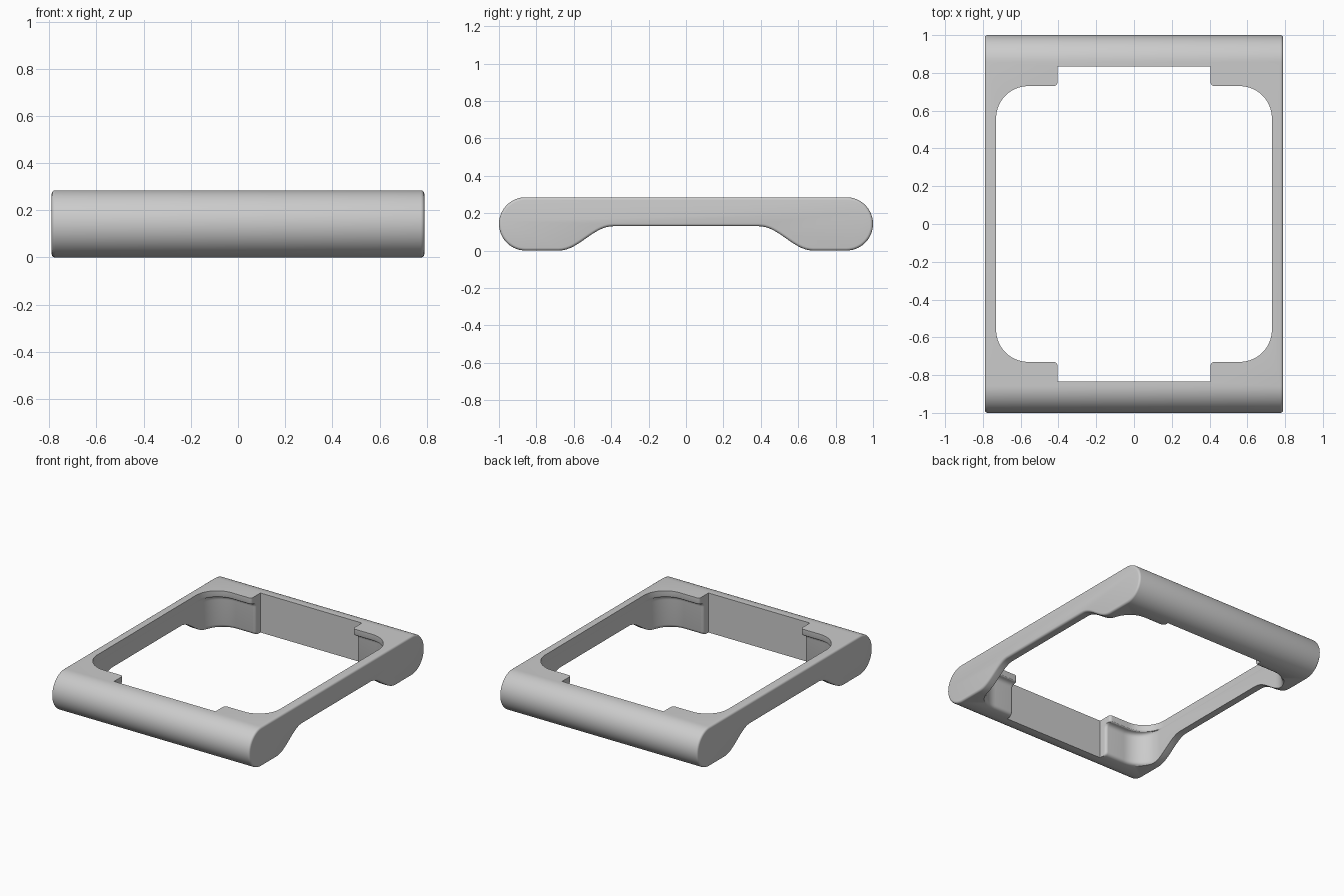
import bpy, bmesh
from math import sin, cos, pi

if "Cube" in bpy.data.objects:
    bpy.data.objects.remove(bpy.data.objects["Cube"])

HALF_X, HEIGHT = 0.79, 0.285
R = HEIGHT / 2

grey = bpy.data.materials.new("plain grey")
grey.use_nodes = True
colour = (0.6, 0.6, 0.6, 1)
grey.diffuse_color = colour
grey.node_tree.nodes["Principled BSDF"].inputs["Base Color"].default_value = colour


def loft(name, rings):
    """Closed solid through a stack of matching outlines."""
    bm = bmesh.new()
    loops = [[bm.verts.new(p) for p in ring] for ring in rings]
    n = len(loops[0])
    for a, b in zip(loops, loops[1:]):
        for i in range(n):
            j = (i + 1) % n
            bm.faces.new((a[i], a[j], b[j], b[i]))
    bm.faces.new(loops[0])
    bm.faces.new(loops[-1])
    bmesh.ops.recalc_face_normals(bm, faces=bm.faces)
    mesh = bpy.data.meshes.new(name)
    bm.to_mesh(mesh)
    bm.free()
    mesh.materials.append(grey)
    obj = bpy.data.objects.new(name, mesh)
    bpy.context.collection.objects.link(obj)
    return obj


def arc(cx, cy, r, start, end, steps):
    return [(cx + r * cos(t), cy + r * sin(t))
            for t in (start + (end - start) * i / steps for i in range(steps + 1))]


# Side profile: rounded ends, feet and an S-curved arch underneath
foot, rise, run = 0.68, 0.13, 0.29
half = [(foot - run * i / 14, rise * (1 - cos(pi * i / 14)) / 2) for i in range(14, -1, -1)]
half += arc(1 - R, R, R, -pi / 2, pi / 2, 28)
profile = half + [(-y, z) for y, z in reversed(half)]
frame = loft("frame", [[(x, y, z) for y, z in profile] for x in (-HALF_X, HALF_X)])

bevel = frame.modifiers.new("soft ends", "BEVEL")
bevel.width = 0.015
bevel.segments = 4
bevel.limit_method = "ANGLE"
bevel.angle_limit = pi / 4


# Opening outline: rounded corners plus a notch in each end wall
def opening(z, wall):
    q = arc(0.56, wall - 0.17, 0.17, 0, pi / 2, 14)
    q += arc(0.425, wall + 0.02, 0.02, -pi / 2, -pi, 5)
    q.append((0.405, 0.835))
    left = [(-x, y) for x, y in reversed(q)]
    top = q + left
    ring = top + [(-x, -y) for x, y in top]
    return [(x, y, z) for x, y in ring]


# Thin lip at the top, filleted into a recessed lower wall with a soft foot edge
levels = [(-0.05, 0.797), (0, 0.797), (0.006, 0.785), (0.013, 0.779), (0.024, 0.775),
          (0.205, 0.775), (0.218, 0.772), (0.228, 0.765), (0.235, 0.752),
          (0.237, 0.738), (0.242, 0.732), (0.248, 0.73), (0.4, 0.73)]
cutter = loft("opening_cutter", [opening(z, w) for z, w in levels])
cutter.hide_render = True

cut = frame.modifiers.new("opening", "BOOLEAN")
cut.object = cutter
cut.operation = "DIFFERENCE"
cut.solver = "EXACT"

bpy.ops.object.select_all(action="DESELECT")
bpy.context.view_layer.objects.active = frame
frame.select_set(True)
for modifier in ("soft ends", "opening"):
    bpy.ops.object.modifier_apply(modifier=modifier)
bpy.data.objects.remove(cutter)
bpy.ops.object.shade_smooth_by_angle(angle=pi / 6)
